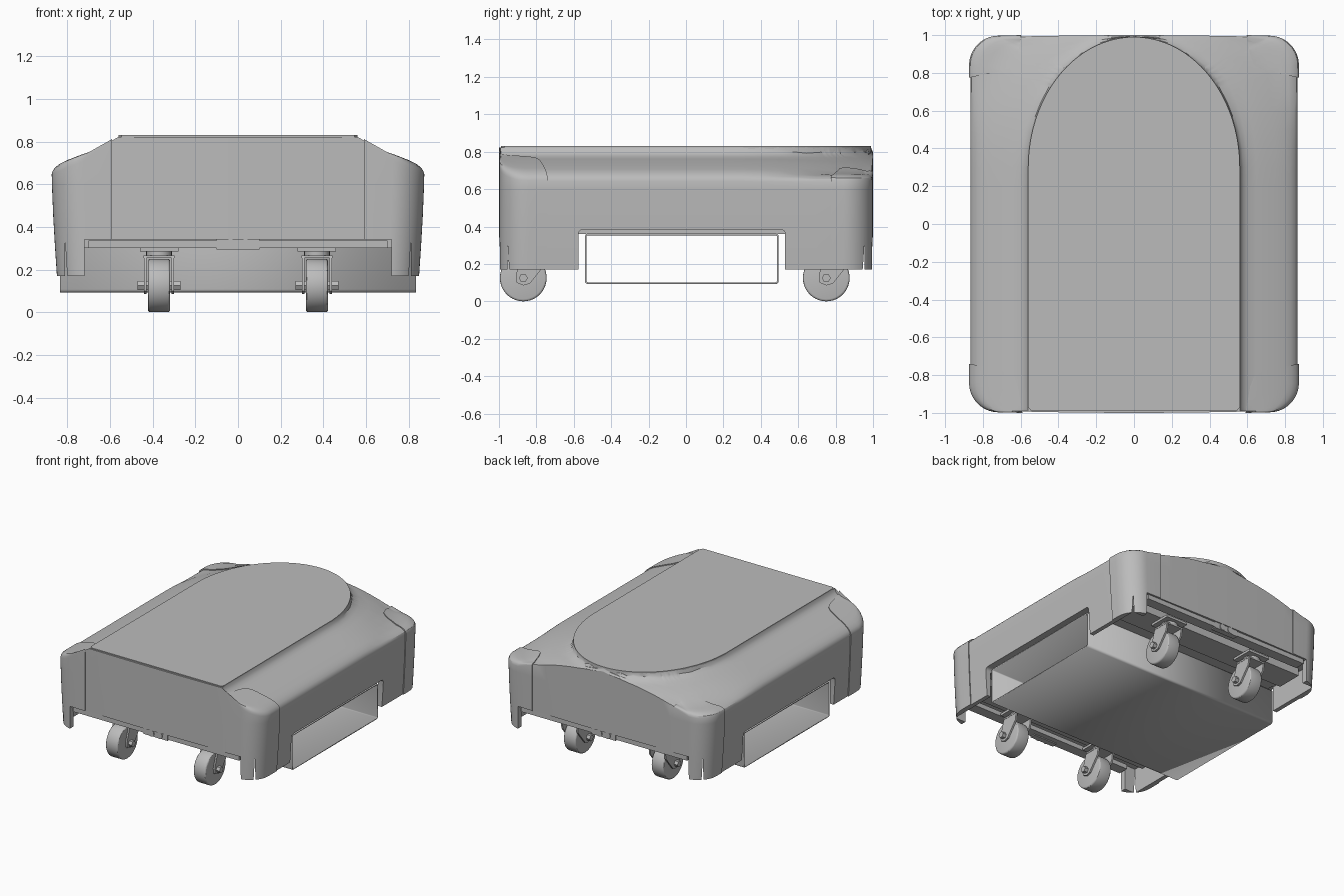
import bpy, bmesh, math
from mathutils import Vector, Matrix

if "Cube" in bpy.data.objects:
    bpy.data.objects.remove(bpy.data.objects["Cube"])

grey = bpy.data.materials.new("plain grey")
grey.use_nodes = True
grey.diffuse_color = (0.5, 0.5, 0.5, 1)
grey.node_tree.nodes["Principled BSDF"].inputs["Base Color"].default_value = (0.5, 0.5, 0.5, 1)


def finish(bm, name):
    bmesh.ops.recalc_face_normals(bm, faces=bm.faces)
    mesh = bpy.data.meshes.new(name)
    bm.to_mesh(mesh)
    bm.free()
    mesh.materials.append(grey)
    ob = bpy.data.objects.new(name, mesh)
    bpy.context.collection.objects.link(ob)
    return ob


def add_box(bm, lo, hi):
    lo, hi = Vector(lo), Vector(hi)
    m = Matrix.Translation((lo + hi) / 2) @ Matrix.Diagonal((*(hi - lo), 1))
    return bmesh.ops.create_cube(bm, size=1, matrix=m)["verts"]


def add_prism(bm, pts, shift):
    base = bm.faces.new([bm.verts.new(p) for p in pts])
    top = bmesh.ops.extrude_face_region(bm, geom=[base])["geom"]
    bmesh.ops.translate(bm, vec=shift, verts=[v for v in top if isinstance(v, bmesh.types.BMVert)])


def add_cyl(bm, centre, radius, length, axis, segs=24):
    rot = Matrix.Rotation(math.pi / 2, 4, "Y" if axis == "X" else "X") if axis != "Z" else Matrix()
    return bmesh.ops.create_cone(bm, cap_ends=True, segments=segs, radius1=radius, radius2=radius,
                                 depth=length, matrix=Matrix.Translation(centre) @ rot)["verts"]


def smooth(ob, angle=30):
    bpy.ops.object.select_all(action="DESELECT")
    ob.select_set(True)
    bpy.context.view_layer.objects.active = ob
    bpy.ops.object.shade_smooth_by_angle(angle=math.radians(angle))


def cut(ob, cutter, operation="DIFFERENCE"):
    mod = ob.modifiers.new("cut", "BOOLEAN")
    mod.object, mod.operation, mod.solver = cutter, operation, "EXACT"
    bpy.context.view_layer.objects.active = ob
    bpy.ops.object.modifier_apply(modifier=mod.name)


# Raised panel outline: straight sides with a half ellipse at the back
PW, PY = 0.56, 0.3
arc = [Vector((PW * math.cos(i * math.pi / 64), PY + 0.69 * math.sin(i * math.pi / 64))) for i in range(65)]
slope = [(0, 0.822), (0.006, 0.805), (0.02, 0.787), (0.045, 0.772), (0.1, 0.757),
         (0.17, 0.733), (0.25, 0.702), (0.31, 0.675), (2, 0.655)]


def height(x, y):
    d = max(0, abs(x) - PW)
    if y > PY:
        inside = (x / PW) ** 2 + ((y - PY) / 0.69) ** 2 <= 1.001
        d = 0 if inside else min((Vector((x, y)) - p).length for p in arc)
    for (a, za), (b, zb) in zip(slope, slope[1:]):
        if d <= b:
            return za + (zb - za) * (d - a) / (b - a)


def rim_points(grow):
    hx, hy, r = 0.866 + grow, 0.985 + grow, 0.15
    pts = []
    for q in range(4):
        sx, sy = [(1, 1), (-1, 1), (-1, -1), (1, -1)][q]
        for i in range(13):
            a = (q + i / 12) * math.pi / 2
            pts.append((sx * (hx - r) + r * math.cos(a), sy * (hy - r) + r * math.sin(a)))
        if q in (0, 2):
            line = [i * PW / 8 for i in range(-8, 9)]
            pts += [(-s * sy, sy * hy) for s in line]
        else:
            line = [PY - 1 + i * 0.1 for i in range(-1, 15)]
            pts += [(sx * hx, s) for s in (reversed(line) if sx < 0 else line)]
    # slight outward bow of the end walls
    return [(x, y * (1 + 0.015 * max(0, 1 - (x / hx) ** 2))) for x, y in pts]


def inner_point(x, y):
    side = math.copysign(1, x)
    if y > PY:
        a = math.atan2((y - PY) / 0.7, x / 0.87)
        return PW * math.cos(a), PY + 0.69 * math.sin(a)
    if abs(x) <= PW + 1e-4:
        return x, y
    return side * PW, max(y, -0.985 * (1 + 0.015 * (1 - (PW / 0.866) ** 2)))


def shell(name, grow=0.0):
    bm = bmesh.new()
    known = {}

    def vert(x, y, z):
        key = (round(x, 4), round(y, 4), round(z, 4))
        if key not in known:
            known[key] = bm.verts.new(key)
        return known[key]

    rim = rim_points(grow)
    rings = []
    for t, drop in [(0, 0), (0.02, 0), (0.06, 0), (0.14, 0), (0.28, 0), (0.45, 0), (0.62, 0),
                    (0.78, 0), (0.88, 0.002), (0.95, 0.01), (0.985, 0.02), (1, 0.035)]:
        ring = []
        for px, py in rim:
            qx, qy = inner_point(px, py)
            x, y = qx + (px - qx) * t, qy + (py - qy) * t
            fade = min(1, max(0, (abs(x) - PW) / 0.15))
            ring.append(vert(x, y, height(x, y) + grow - drop * fade))
        rings.append(ring)
    for z, scale in [(0.6, 0.999), (0.45, 0.992), (0.3, 0.982), (0.17, 0.972)]:
        rings.append([vert(x * scale, y, z) for x, y in rim])
    n = len(rim)
    for a, b in zip(rings, rings[1:]):
        for i in range(n):
            j = (i + 1) % n
            loop = list(dict.fromkeys([a[i], a[j], b[j], b[i]]))
            if len(loop) > 2 and not bm.faces.get(loop):
                bm.faces.new(loop)
    bm.faces.new(list(dict.fromkeys(rings[0])))
    bm.faces.new(rings[-1])
    return finish(bm, name)


# Underside cavity and the openings in sides and ends
cutters = []
bm = bmesh.new()
add_box(bm, (-0.81, -0.955, 0), (0.81, 0.955, 0.36))
cutters.append(finish(bm, "cavity_cutter"))
bm = bmesh.new()
for s in (-1, 1):
    verts = add_box(bm, (s * 0.9 - 0.1, -0.575, 0), (s * 0.9 + 0.1, 0.53, 0.385))
    edges = {e for v in verts for e in v.link_edges if all(w.co.z > 0.3 for w in e.verts)
             and abs(e.verts[0].co.x - e.verts[1].co.x) > 0.1}
    bmesh.ops.bevel(bm, geom=list(edges), offset=0.025, segments=4, affect="EDGES", profile=0.5)
cutters.append(finish(bm, "side_cutter"))
bm = bmesh.new()
for s in (-1, 1):
    add_box(bm, (-0.72, s - 0.08, 0), (0.72, s + 0.08, 0.34))
cutters.append(finish(bm, "end_cutter"))

# Corner guards: a slightly larger shell kept only at the corners
bm = bmesh.new()
guard = [(0.585, -1.1), (0.592, -0.99), (0.615, -0.86), (0.635, -0.81), (0.67, -0.785),
         (0.75, -0.765), (0.87, -0.74), (1, -0.74), (1, -1.1)]
for sx in (-1, 1):
    for sy, off in ((1, 0), (-1, 0.035)):
        add_prism(bm, [(sx * x, sy * (y - off), 0) for x, y in guard], (0, 0, 1))
corner_region = finish(bm, "corner_region")

body = shell("body_shell")
guards = shell("corner_guards", 0.007)
cut(guards, corner_region, "INTERSECT")
for ob in (body, guards):
    for c in cutters:
        cut(ob, c)
    smooth(ob)
for c in cutters + [corner_region]:
    bpy.data.objects.remove(c)

# Top panel
bm = bmesh.new()
outline = [(p.x, p.y, 0.81) for p in arc] + [(-PW, -0.97, 0.81), (-PW + 0.015, -0.988, 0.81),
                                           (PW - 0.015, -0.988, 0.81), (PW, -0.97, 0.81)]
add_prism(bm, outline, (0, 0, 0.02))
smooth(finish(bm, "top_panel"))

# Open-ended tray sleeve under the body
bm = bmesh.new()
verts = add_box(bm, (-0.833, -0.54, 0.093), (0.833, 0.495, 0.362))
bmesh.ops.delete(bm, geom=[f for f in bm.faces if abs(f.normal.x) > 0.9], context="FACES_ONLY")
long_edges = [e for e in bm.edges if abs(e.verts[0].co.x - e.verts[1].co.x) > 1]
bmesh.ops.bevel(bm, geom=long_edges, offset=0.015, segments=4, affect="EDGES", profile=0.5)
sleeve = finish(bm, "tray_sleeve")
mod = sleeve.modifiers.new("thickness", "SOLIDIFY")
mod.thickness = 0.009
smooth(sleeve)

for s, end in ((-1, "front"), (1, "back")):
    # End bar, cross beam and the small socket plate with two studs
    bm = bmesh.new()
    for x0, x1, y0, y1, z0, z1 in [(-0.7, 0.7, 0.91, 0.988, 0.302, 0.337),
                                   (-0.78, 0.78, 0.64, 0.84, 0.302, 0.362),
                                   (-0.1, 0.1, 0.95, 0.992, 0.294, 0.343)]:
        add_box(bm, (x0, min(s * y0, s * y1), z0), (x1, max(s * y0, s * y1), z1))
    finish(bm, end + "_bar")
    bm = bmesh.new()
    for x in (-0.035, 0.035):
        add_cyl(bm, (x, s * 0.99, 0.318), 0.024, 0.016, "Y")
    smooth(finish(bm, end + "_studs"))

    # Casters
    wy, pivot = (-0.87, -0.80) if s < 0 else (0.75, 0.82)
    for sx, side in ((-1, "right"), (1, "left")):
        x, label = sx * 0.37, end + "_" + side
        bm = bmesh.new()
        rim = add_cyl(bm, (x, wy, 0.125), 0.125, 0.104, "X", 40)
        caps = {e for v in rim for e in v.link_edges if abs(e.verts[0].co.x - e.verts[1].co.x) < 0.01}
        bmesh.ops.bevel(bm, geom=list(caps), offset=0.012, segments=3, affect="EDGES", profile=0.5)
        smooth(finish(bm, label + "_wheel"))
        bm = bmesh.new()
        add_box(bm, (x - 0.09, pivot - 0.085, 0.285), (x + 0.09, pivot + 0.085, 0.303))
        add_cyl(bm, (x, pivot, 0.275), 0.06, 0.03, "Z")
        add_box(bm, (x - 0.073, pivot - 0.07, 0.253), (x + 0.073, pivot + 0.06, 0.265))
        # tapered fork legs reaching down to the axle
        leg = [(pivot - 0.07, 0.265), (pivot + 0.06, 0.265), (pivot + 0.05, 0.2), (wy + 0.035, 0.095),
               (wy, 0.085), (wy - 0.035, 0.1), (wy - 0.04, 0.14)]
        for e in (-1, 1):
            add_prism(bm, [(x + e * 0.058, y, z) for y, z in leg], (e * 0.013, 0, 0))
        add_cyl(bm, (x, wy, 0.125), 0.024, 0.2, "X", 6)
        smooth(finish(bm, label + "_fork"))
